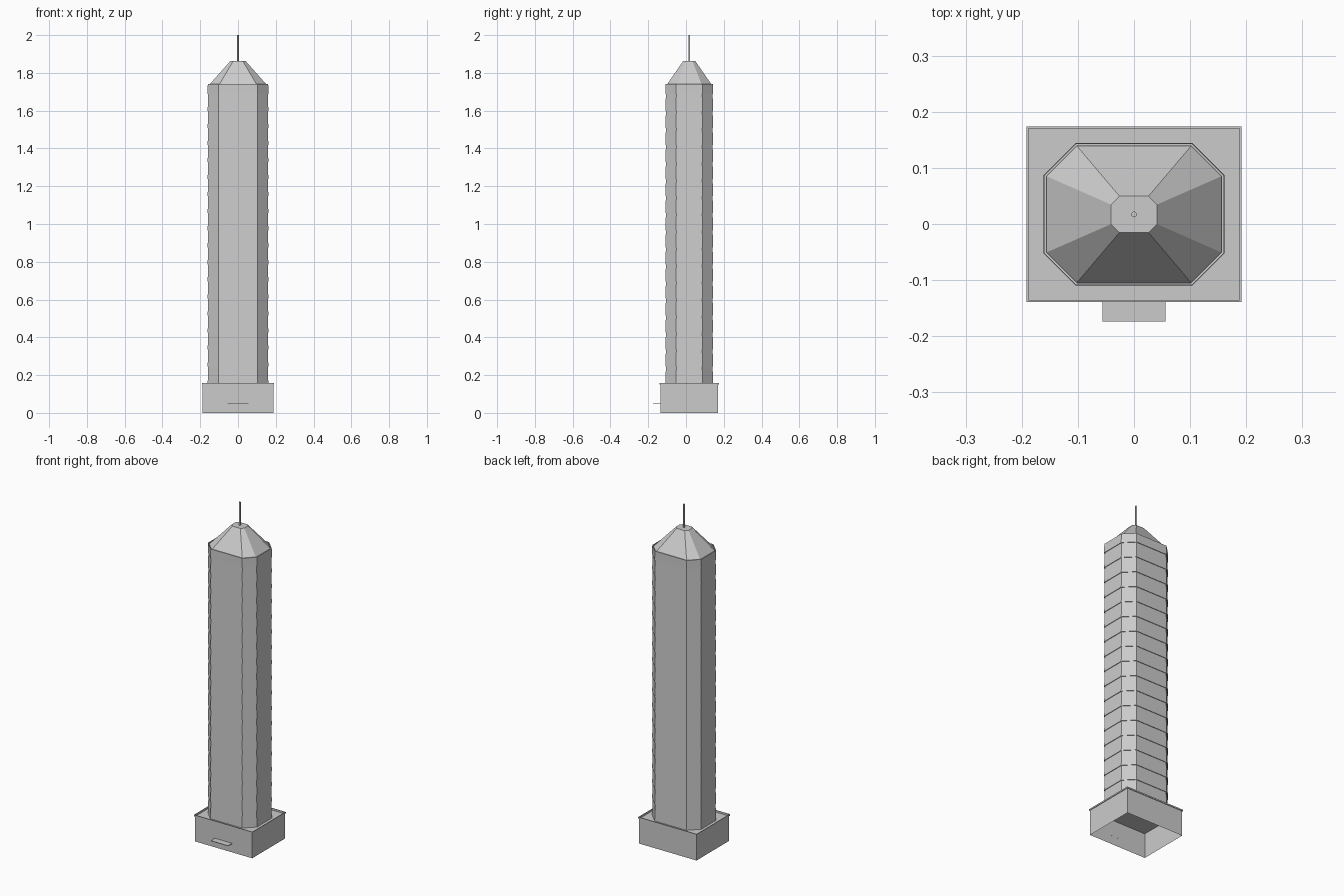
import bpy, bmesh, math

cube = bpy.data.objects.get("Cube")
if cube:
    bpy.data.objects.remove(cube, do_unlink=True)

CENTRE_Y = 0.0172      # tower sits behind the entrance canopy
PODIUM_TOP = 0.157
TOWER_TOP = 1.742
ROOF_TOP = 1.862

grey = bpy.data.materials.new("pale_grey")
grey.use_nodes = True
grey.diffuse_color = (0.6, 0.6, 0.6, 1)
grey.node_tree.nodes["Principled BSDF"].inputs["Base Color"].default_value = (0.6, 0.6, 0.6, 1)


def rectangle(hx, hy, z):
    return [(x * hx, y * hy + CENTRE_Y, z) for x, y in ((-1, -1), (1, -1), (1, 1), (-1, 1))]


def octagon(hx, hy, cut, z, inset=0):
    """Rectangle with cut corners, drawn in evenly by the inset."""
    hx, hy, cut = hx - inset, hy - inset, cut - inset * (2 - math.sqrt(2))
    pts = []
    for sx, sy in ((-1, -1), (1, -1), (1, 1), (-1, 1)):
        pair = [(sx * hx, sy * (hy - cut)), (sx * (hx - cut), sy * hy)]
        pts += pair if sx * sy > 0 else pair[::-1]
    return [(x, y + CENTRE_Y, z) for x, y in pts]


def loft(name, rings, cap_top=True, cap_bottom=False):
    """Skin a stack of matching rings into one mesh."""
    bm = bmesh.new()
    rows = [[bm.verts.new(p) for p in ring] for ring in rings]
    n = len(rows[0])
    for low, high in zip(rows, rows[1:]):
        for i in range(n):
            j = (i + 1) % n
            bm.faces.new((low[i], low[j], high[j], high[i]))
    if cap_top:
        bm.faces.new(rows[-1])
    if cap_bottom:
        bm.faces.new(rows[0][::-1])
    mesh = bpy.data.meshes.new(name)
    bm.to_mesh(mesh)
    bm.free()
    mesh.materials.append(grey)
    obj = bpy.data.objects.new(name, mesh)
    bpy.context.collection.objects.link(obj)
    return obj


# Podium: open underneath, with a projecting rim and a sunken deck
WALL, RIM = (0.188, 0.153), (0.1915, 0.1565)
loft("podium", [
    rectangle(*WALL, 0),
    rectangle(*WALL, 0.149),
    rectangle(*RIM, 0.149),
    rectangle(*RIM, PODIUM_TOP),
    rectangle(*WALL, PODIUM_TOP),
    rectangle(*WALL, 0.146),
])

# Tower shaft: each storey overlaps the one below like a shingle
SHAFT = (0.161, 0.127, 0.057)
STOREY = 0.0902
rings = []
z = 0.146
next_z = 0.155 + STOREY
while z < TOWER_TOP:
    top = min(next_z, TOWER_TOP)
    rings += [octagon(*SHAFT, z), octagon(*SHAFT, top, 0.0035)]
    z, next_z = top, next_z + STOREY
rings[-1] = octagon(*SHAFT, TOWER_TOP, 0.001)
# Parapet lip turned down to the foot of the roof
rings += [octagon(*SHAFT, TOWER_TOP, 0.005), octagon(*SHAFT, 1.733, 0.005)]
loft("tower_shaft", rings, cap_top=False)

# Faceted roof tapering to a small flat top
loft("roof", [
    octagon(*SHAFT, 1.733, 0.005),
    octagon(0.041, 0.0325, 0.015, ROOF_TOP),
])

# Mast
bpy.ops.mesh.primitive_cylinder_add(vertices=12, radius=0.005, depth=2 - ROOF_TOP,
                                    location=(0, CENTRE_Y, (2 + ROOF_TOP) / 2))
mast = bpy.context.object
mast.name = "mast"
mast.data.materials.append(grey)
bpy.ops.object.shade_smooth_by_angle()

# Entrance canopy
bpy.ops.mesh.primitive_cube_add(size=1, location=(0, -0.1545, 0.052))
canopy = bpy.context.object
canopy.name = "entrance_canopy"
canopy.scale = (0.112, 0.038, 0.003)
canopy.data.materials.append(grey)
